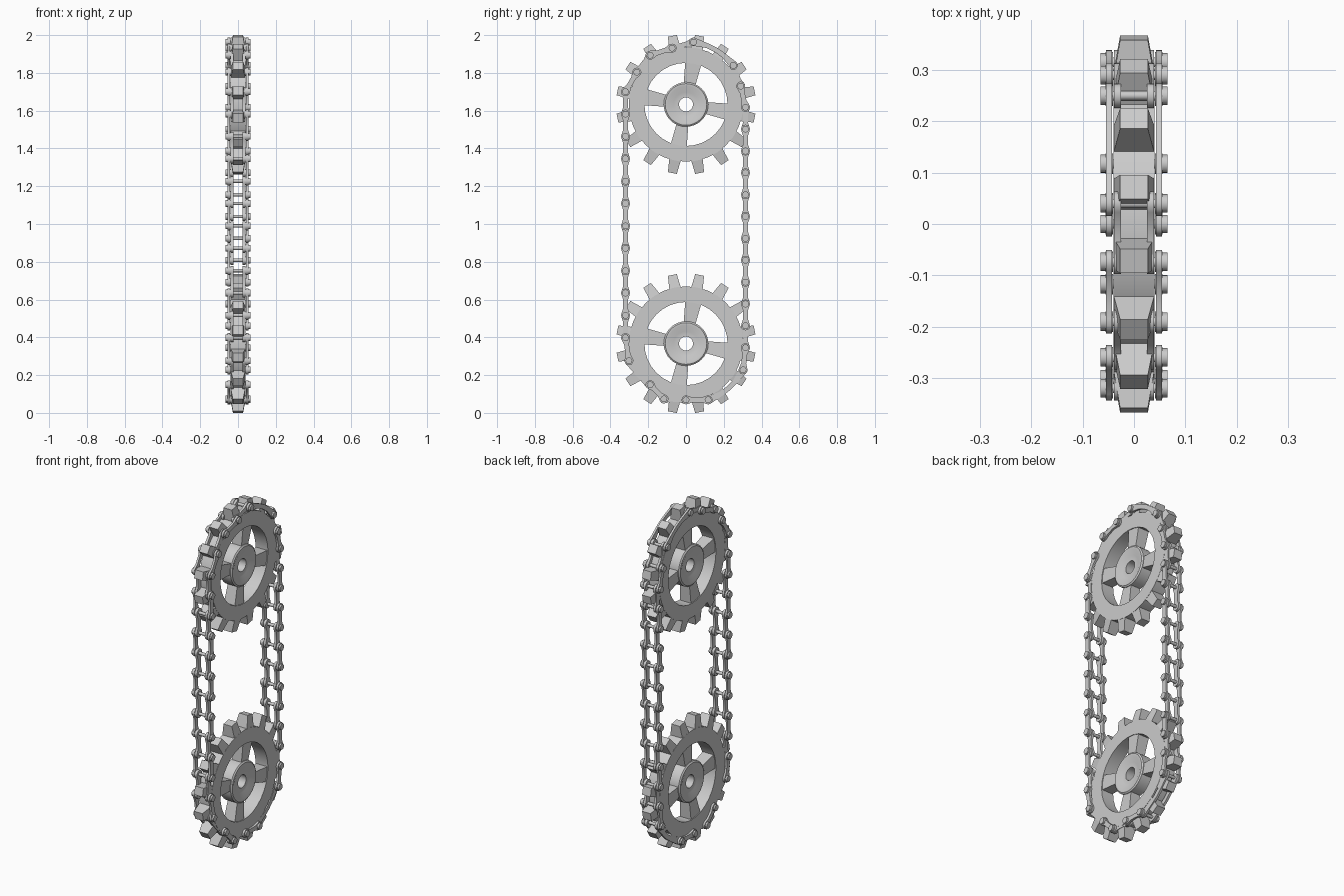
import bpy, bmesh
from math import sin, cos, pi, radians, sqrt
from mathutils import Vector, Matrix

if "Cube" in bpy.data.objects:
    bpy.data.objects.remove(bpy.data.objects["Cube"])


def finish(bm, name, smooth=None):
    bmesh.ops.recalc_face_normals(bm, faces=bm.faces)
    me = bpy.data.meshes.new(name)
    bm.to_mesh(me)
    bm.free()
    ob = bpy.data.objects.new(name, me)
    bpy.context.collection.objects.link(ob)
    if smooth:
        bpy.context.view_layer.objects.active = ob
        ob.select_set(True)
        bpy.ops.object.shade_smooth_by_angle(angle=radians(smooth))
        ob.select_set(False)
    return ob


def lathe(bm, profile, n, cy=0, cz=0):
    """Closed (x, r) profile spun round an x-parallel axis."""
    rings = [[bm.verts.new((x, cy + r * cos(2 * pi * i / n), cz + r * sin(2 * pi * i / n)))
              for x, r in profile] for i in range(n)]
    m = len(profile)
    for i in range(n):
        a, b = rings[i], rings[(i + 1) % n]
        for j in range(m):
            k = (j + 1) % m
            bm.faces.new((a[j], a[k], b[k], b[j]))


def taper(bm, angle, r0, r1, w0, w1, t0, t1, cz):
    """Radial tapered block: half widths w and half thicknesses t at both radii."""
    u = Vector((0, cos(angle), sin(angle)))
    v = Vector((0, -sin(angle), cos(angle)))
    ends = []
    for r, w, t in ((r0, w0, t0), (r1, w1, t1)):
        ends.append([bm.verts.new(Vector((sx * t, 0, cz)) + u * r + v * (sy * w))
                     for sx, sy in ((-1, -1), (1, -1), (1, 1), (-1, 1))])
    a, b = ends
    bm.faces.new(a)
    bm.faces.new(b)
    for i in range(4):
        j = (i + 1) % 4
        bm.faces.new((a[i], a[j], b[j], b[i]))


def cylinder(bm, x0, x1, r, p, n=14):
    mat = Matrix.Translation(((x0 + x1) / 2, p[0], p[1])) @ Matrix.Rotation(pi / 2, 4, 'Y')
    bmesh.ops.create_cone(bm, cap_ends=True, segments=n, radius1=r, radius2=r,
                          depth=abs(x1 - x0), matrix=mat)


def plate(bm, p, q, x0, x1):
    """Dog-bone link plate; long links bow outward to follow the wheel."""
    p, q = Vector(p), Vector(q)
    d = (q - p).length
    t = (q - p) / d
    out = Vector((-t.y, t.x))
    sag = 0.32 - sqrt(0.32 ** 2 - d * d / 4) if d > 0.15 else 0
    end, waist, half = 0.024, 0.013, []
    for k in range(5):
        a = radians(180 - 30 * k)
        half.append((end * cos(a), end * sin(a)))
    half += [(d * f, waist) for f in (0.3, 0.5, 0.7)]
    for k in range(5):
        a = radians(120 - 30 * k)
        half.append((d + end * cos(a), end * sin(a)))
    outline = half + [(s, -w) for s, w in half[-2:0:-1]]
    pts = []
    for s, w in outline:
        f = min(max(s / d, 0), 1)
        pts.append(p + t * s + out * (w + sag * 4 * f * (1 - f)))
    a = [bm.verts.new((x0, c.x, c.y)) for c in pts]
    b = [bm.verts.new((x1, c.x, c.y)) for c in pts]
    bm.faces.new(a)
    bm.faces.new(b)
    for i in range(len(a)):
        j = (i + 1) % len(a)
        bm.faces.new((a[i], a[j], b[j], b[i]))


# sprocket wheels: rim, teeth, spokes, dished hub
for label, cz in (("lower", 0.367), ("upper", 1.633)):
    bm = bmesh.new()
    lathe(bm, [(-.04, .22), (-.04, .303), (.04, .303), (.04, .22)], 32, 0, cz)
    finish(bm, label + "_rim", 25)
    bm = bmesh.new()
    for i in range(16):
        taper(bm, 2 * pi * (i + .5) / 16, .295, .37, .031, .024, .04, .027, cz)
    finish(bm, label + "_teeth")
    bm = bmesh.new()
    for i in range(4):
        taper(bm, radians(-10 + 90 * i), .105, .23, .031, .044, .03, .036, cz)
    finish(bm, label + "_spokes")
    bm = bmesh.new()
    side = [(.034, .118), (.04, .11), (.04, .098), (.026, .065), (.026, .037)]
    lathe(bm, side + [(-x, r) for x, r in reversed(side)], 32, 0, cz)
    finish(bm, label + "_hub", 25)

# chain pin centres (y, z), clockwise from the left run
pins = [(-.32, .398 + i * .1184) for i in range(12)]
pins += [(-.26, 1.804), (-.19, 1.894), (-.074, 1.931), (.04, 1.963), (.25, 1.84), (.29, 1.73)]
pins += [(.315, 1.618 - i * .1157) for i in range(12)]
pins += [(.302, .228), (.117, .069), (0, .069), (-.117, .074), (-.19, .149), (-.302, .276)]

# pins with thick heads on both sides
bm = bmesh.new()
for p in pins:
    cylinder(bm, -.045, .045, .009, p, 12)
    for s in (-1, 1):
        cylinder(bm, s * .041, s * .056, .020, p)
        cylinder(bm, s * .056, s * .065, .018, p)
finish(bm, "chain_pins", 35)

# alternating inner and outer link plates
inner, outer = bmesh.new(), bmesh.new()
for i, p in enumerate(pins):
    q = pins[(i + 1) % len(pins)]
    for s in (-1, 1):
        if i % 2:
            plate(outer, p, q, s * .043, s * .055)
        else:
            plate(inner, p, q, s * .025, s * .039)
finish(inner, "inner_links", 35)
finish(outer, "outer_links", 35)
